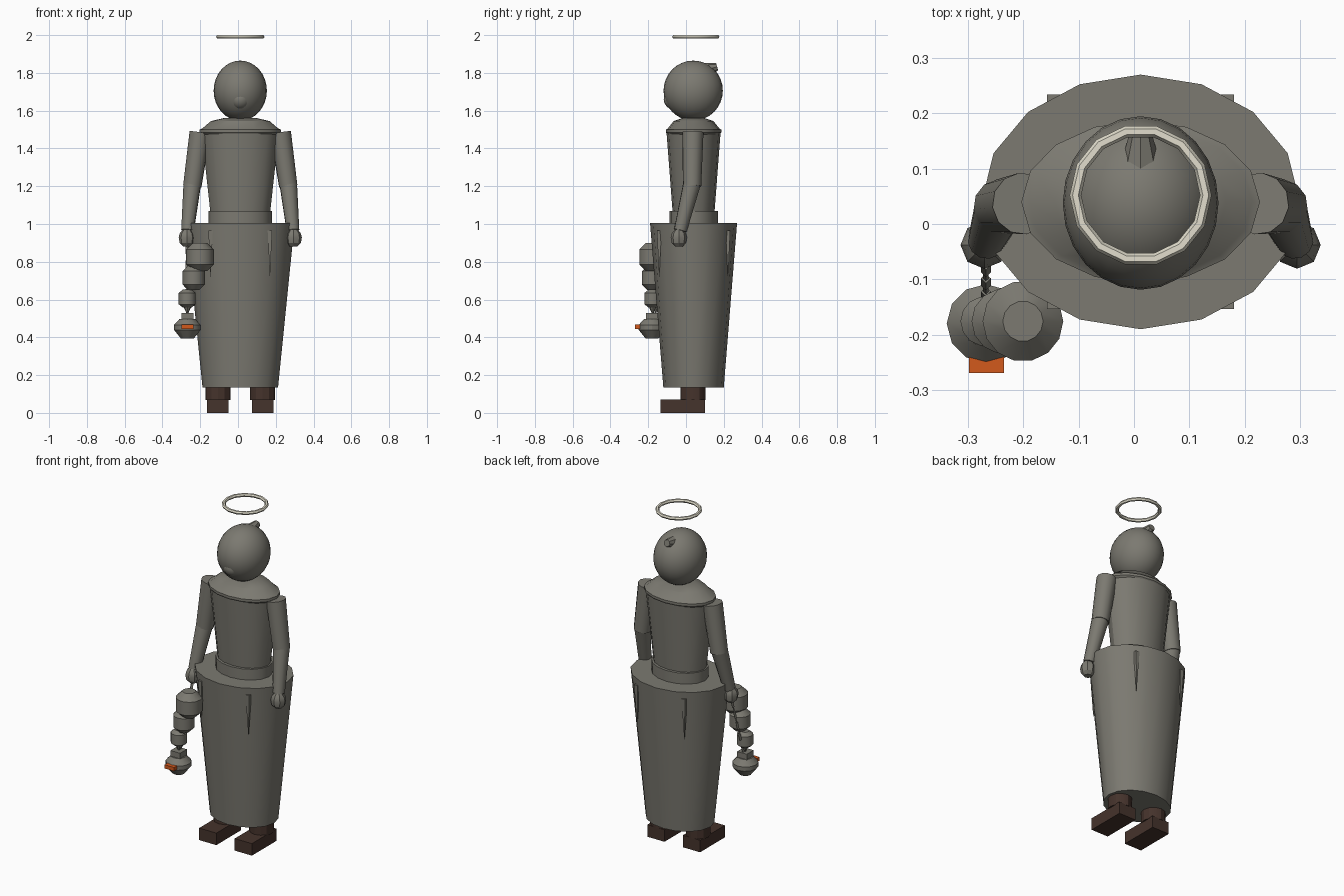
import bpy, bmesh, math
from mathutils import Vector, Matrix

if "Cube" in bpy.data.objects:
    bpy.data.objects.remove(bpy.data.objects["Cube"], do_unlink=True)

CX, CY = 0.012, 0.04  # body axis


def material(name, color):
    m = bpy.data.materials.new(name)
    m.use_nodes = True
    m.diffuse_color = (*color, 1)
    m.node_tree.nodes["Principled BSDF"].inputs["Base Color"].default_value = (*color, 1)
    return m


STONE = material("warm_grey", (0.2, 0.193, 0.165))
BROWN = material("dark_brown", (0.06, 0.033, 0.025))
ORANGE = material("orange_glow", (0.65, 0.1, 0.012))
CREAM = material("cream", (0.76, 0.73, 0.61))


def finish(name, bm, mat):
    bmesh.ops.recalc_face_normals(bm, faces=bm.faces)
    me = bpy.data.meshes.new(name)
    bm.to_mesh(me)
    bm.free()
    me.materials.append(mat)
    me.polygons.foreach_set("use_smooth", [True] * len(me.polygons))
    me.set_sharp_from_angle(angle=math.radians(30))
    ob = bpy.data.objects.new(name, me)
    bpy.context.collection.objects.link(ob)
    return ob


def lathe(name, profile, x, y, sides=16, depth=1.0, mat=STONE):
    """Capped stack of elliptical rings from (radius, z) pairs."""
    bm = bmesh.new()
    rings = []
    for r, z in profile:
        angles = [math.tau * i / sides for i in range(sides)]
        rings.append([bm.verts.new((x + r * math.cos(a), y + r * depth * math.sin(a), z))
                      for a in angles])
    for lo, hi in zip(rings, rings[1:]):
        for i in range(sides):
            j = (i + 1) % sides
            bm.faces.new((lo[i], lo[j], hi[j], hi[i]))
    bm.faces.new(rings[0])
    bm.faces.new(rings[-1])
    return finish(name, bm, mat)


def rod(name, start, end, r1, r2, sides=12, mat=STONE, spin=0.0):
    a, b = Vector(start), Vector(end)
    turn = (b - a).to_track_quat('Z', 'Y').to_matrix().to_4x4()
    bm = bmesh.new()
    bmesh.ops.create_cone(bm, cap_ends=True, segments=sides, radius1=r1, radius2=r2,
                          depth=(b - a).length,
                          matrix=Matrix.Translation((a + b) / 2) @ turn @ Matrix.Rotation(spin, 4, 'Z'))
    return finish(name, bm, mat)


def box(name, center, size, mat):
    bm = bmesh.new()
    bmesh.ops.create_cube(bm, size=1, matrix=Matrix.Translation(center) @ Matrix.Diagonal((*size, 1)))
    return finish(name, bm, mat)


def ball(name, center, radii, u=24, v=16):
    bm = bmesh.new()
    bmesh.ops.create_uvsphere(bm, u_segments=u, v_segments=v, radius=1,
                              matrix=Matrix.Translation(center) @ Matrix.Diagonal((*radii, 1)))
    return finish(name, bm, STONE)


# Robe and torso
lathe("skirt", [(0.2, 0.135), (0.288, 1.005)], CX, CY, depth=0.8)
lathe("sash", [(0.167, 0.99), (0.167, 1.07)], CX, CY, depth=0.77)
lathe("torso", [(0.156, 1.04), (0.205, 1.49)], CX, CY, depth=0.7)
lathe("collar", [(0.205, 1.475), (0.216, 1.485), (0.216, 1.5), (0.202, 1.505),
                 (0.155, 1.545), (0.09, 1.56)], CX, CY, depth=0.68)

# Pleats: thin wedges tapering downward around the skirt
for sx in (-1, 1):
    for sy in (-1, 1):
        x, y = CX + sx * 0.157, CY + sy * 0.182
        rod("skirt_pleat", (x, y, 0.72), (x, y, 0.965), 0.001, 0.017, 4, spin=math.pi / 4)

# Head, muzzle and hair knot
ball("head", (CX, 0.038, 1.706), (0.141, 0.157, 0.159))
ball("face_bump", (CX, -0.055, 1.66), (0.058, 0.063, 0.057), 16, 10)
rod("hair_knot", (CX, 0.1, 1.815), (CX, 0.165, 1.832), 0.038, 0.02, 8)

# Halo
bm = bmesh.new()
N, M = 14, 6
grid = []
for i in range(N):
    a = math.tau * i / N
    ring = []
    for k in range(M):
        t = math.tau * k / M
        r = 0.118 + 0.0105 * math.cos(t)
        ring.append(bm.verts.new((CX + r * math.cos(a), 0.052 + r * math.sin(a),
                                  1.991 + 0.0104 * math.sin(t))))
    grid.append(ring)
for i in range(N):
    for k in range(M):
        n, m = (i + 1) % N, (k + 1) % M
        bm.faces.new((grid[i][k], grid[n][k], grid[n][m], grid[i][m]))
finish("halo", bm, CREAM)

# Arms, hands and boots
for side, s in (("right", -1), ("left", 1)):
    shoulder = (CX + s * 0.213, 0.037, 1.485)
    elbow = (CX + s * 0.254, 0.032, 1.2)
    wrist = (CX + s * 0.279, -0.03, 0.965)
    rod(side + "_upper_arm", shoulder, elbow, 0.056, 0.049)
    rod(side + "_forearm", (elbow[0], elbow[1], 1.215), wrist, 0.047, 0.034)
    lathe(side + "_hand", [(0.021, 0.882), (0.038, 0.9), (0.043, 0.928), (0.038, 0.95), (0.02, 0.972)],
          CX + s * 0.283, -0.038, 8)
    box(side + "_boot", (CX + s * 0.118, -0.018, 0.036), (0.114, 0.235, 0.072), BROWN)
    lathe(side + "_boot_cuff", [(0.067, 0.068), (0.067, 0.16)], CX + s * 0.118, 0.037, 12, mat=BROWN)

# Hanging string of drums beside the right hand
for name, x, r, low, high, cap in (("large_drum", -0.201, 0.073, 0.785, 0.865, 0.035),
                                   ("middle_drum", -0.235, 0.059, 0.68, 0.75, 0.03),
                                   ("small_drum", -0.269, 0.045, 0.575, 0.635, 0.018)):
    lathe(name, [(r * 0.5, low - cap), (r, low), (r, high), (r * 0.5, high + cap)], x, -0.176, 14)
rod("drum_tail", (-0.268, -0.176, 0.53), (-0.268, -0.176, 0.56), 0.006, 0.02, 8)

# Lantern with glowing window
LX, LY = -0.268, -0.18
lathe("lantern", [(0.035, 0.395), (0.071, 0.44), (0.071, 0.465), (0.042, 0.497)], LX, LY, 12)
box("lantern_lid", (LX, LY, 0.512), (0.064, 0.064, 0.036), STONE)
box("lantern_window", (LX + 0.001, -0.252, 0.456), (0.063, 0.036, 0.022), ORANGE)

# Cord with beads from the hand to the lantern
top, end = Vector((-0.268, -0.045, 0.9)), Vector((LX, -0.165, 0.52))
rod("cord", top, end, 0.005, 0.005, 4)
for i in range(5):
    mid = top.lerp(end, 0.1 + 0.2 * i)
    half = (end - top) * 0.055
    rod("cord_bead", mid - half, mid + half, 0.009, 0.009, 4)
